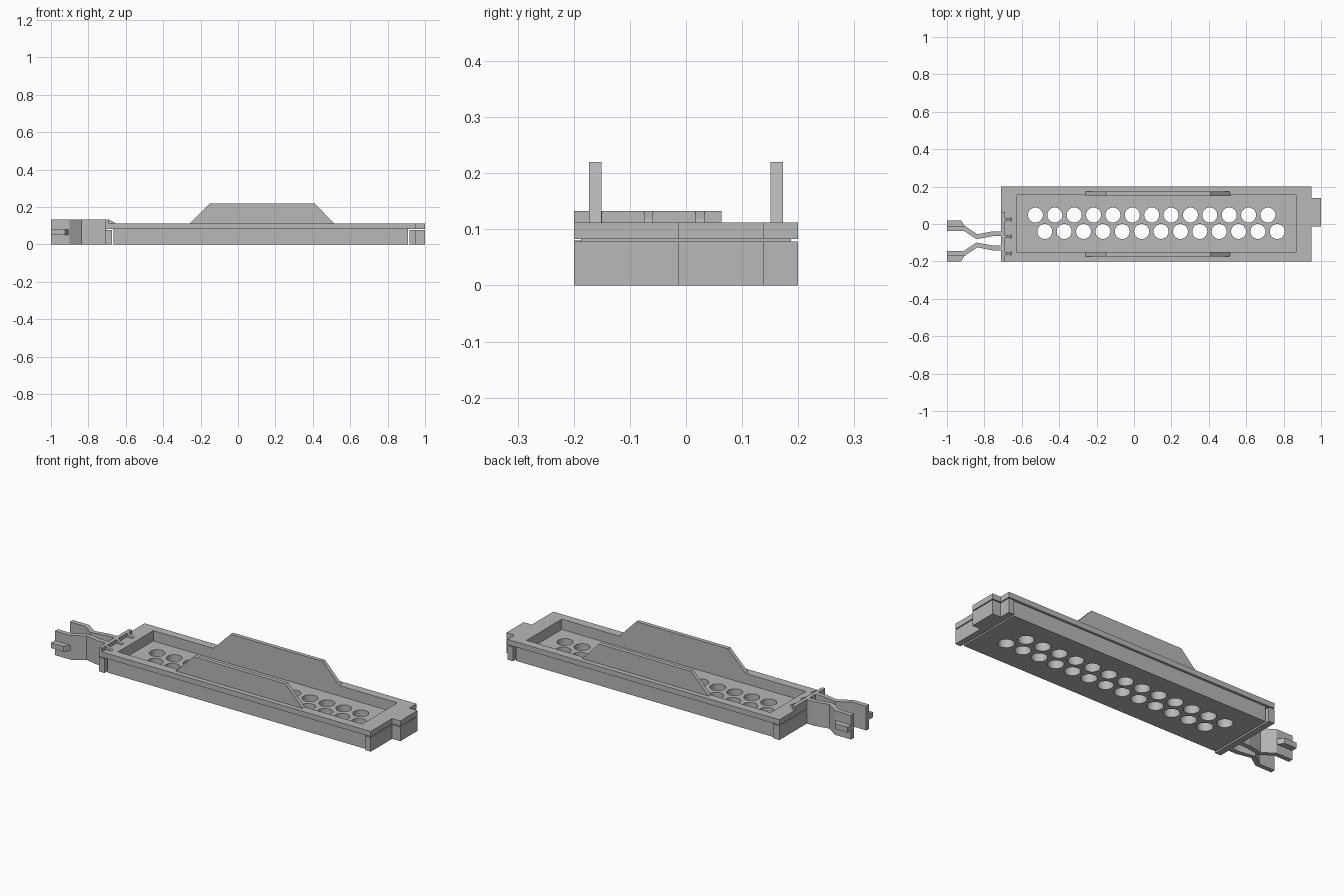
import bpy, bmesh, math
from mathutils import Matrix, Vector

cube = bpy.data.objects.get("Cube")
if cube:
    bpy.data.objects.remove(cube, do_unlink=True)

grey = bpy.data.materials.new("plain grey")
grey.use_nodes = True
grey.diffuse_color = (0.48, 0.48, 0.48, 1)
grey.node_tree.nodes["Principled BSDF"].inputs["Base Color"].default_value = (0.48, 0.48, 0.48, 1)


def finish(name, bm):
    bmesh.ops.recalc_face_normals(bm, faces=bm.faces)
    mesh = bpy.data.meshes.new(name)
    bm.to_mesh(mesh)
    bm.free()
    mesh.materials.append(grey)
    ob = bpy.data.objects.new(name, mesh)
    bpy.context.collection.objects.link(ob)
    return ob


def prism(name, outline, start, end, axis="z"):
    """Extrude a 2D outline: (x, y) along z, or (x, z) along y."""
    bm = bmesh.new()
    place = (lambda a, b: (a, b, start)) if axis == "z" else (lambda a, b: (a, start, b))
    face = bm.faces.new([bm.verts.new(place(a, b)) for a, b in outline])
    new = bmesh.ops.extrude_face_region(bm, geom=[face])["geom"]
    shift = (0, 0, end - start) if axis == "z" else (0, end - start, 0)
    bmesh.ops.translate(bm, vec=shift, verts=[v for v in new if isinstance(v, bmesh.types.BMVert)])
    return finish(name, bm)


def box(name, x0, x1, y0, y1, z0, z1):
    return prism(name, [(x0, y0), (x1, y0), (x1, y1), (x0, y1)], z0, z1)


def cut(ob, cutter):
    """Subtract the cutter from the object and discard it."""
    mod = ob.modifiers.new("cut", "BOOLEAN")
    mod.operation, mod.solver, mod.object = "DIFFERENCE", "EXACT", cutter
    bpy.context.view_layer.update()
    deps = bpy.context.evaluated_depsgraph_get()
    mesh = bpy.data.meshes.new_from_object(ob.evaluated_get(deps))
    ob.modifiers.clear()
    ob.data = mesh
    bpy.data.objects.remove(cutter, do_unlink=True)


def band(path, half):
    """Closed outline around an open path."""
    left, right = [], []
    for i, p in enumerate(path):
        a, b = Vector(path[max(i - 1, 0)]), Vector(path[min(i + 1, len(path) - 1)])
        d = (b - a).normalized()
        n = Vector((-d.y, d.x)) * half
        if i in (0, len(path) - 1):
            n = Vector((0, math.copysign(half, n.y)))
        left.append(tuple(Vector(p) + n))
        right.append(tuple(Vector(p) - n))
    return left + right[::-1]


def pocket():
    return box("pocket_cutter", -0.625, 0.865, -0.152, 0.154, 0.055, 0.3)


# Top rim with the end tab
rim = prism("top_rim", [(-0.71, -0.2), (0.95, -0.2), (0.95, -0.013), (1, -0.013),
                        (1, 0.138), (0.95, 0.138), (0.95, 0.2), (-0.71, 0.2)], 0.083, 0.112)
cut(rim, pocket())

# Tray with two staggered rows of round through holes
tray = box("tray", -0.665, 0.908, -0.187, 0.187, 0, 0.0835)
cut(tray, pocket())
bm = bmesh.new()
for row_x, row_y in ((-0.527, 0.048), (-0.477, -0.04)):
    for i in range(13):
        bmesh.ops.create_cone(bm, cap_ends=True, segments=32, radius1=0.04, radius2=0.04, depth=0.3,
                              matrix=Matrix.Translation((row_x + i * 0.1036, row_y, 0.03)))
cut(tray, finish("hole_cutter", bm))

# Lower end blocks, separated from the tray by narrow slots
prism("right_end_block", [(0.917, -0.2), (0.95, -0.2), (0.95, -0.013), (1, -0.013),
                          (1, 0.138), (0.95, 0.138), (0.95, 0.2), (0.917, 0.2)], 0, 0.078)
box("left_end_block", -0.71, -0.675, -0.2, 0.2, 0, 0.078)

# Side fins
for name, y in (("front_fin", -0.173), ("back_fin", 0.151)):
    prism(name, [(-0.26, 0.111), (0.515, 0.111), (0.41, 0.22), (-0.15, 0.22)], y, y + 0.022, "y")

# Coupling bar with sloped gussets
box("coupling_bar", -0.71, -0.69, -0.2, 0.063, 0.111, 0.133)
for i, y in enumerate((0.025, -0.067, -0.158)):
    prism(f"gusset_{i + 1}", [(-0.691, 0.111), (-0.655, 0.111), (-0.664, 0.119), (-0.691, 0.133)],
          y - 0.008, y + 0.008, "y")

# Pair of mirrored clip arms, each with an outward catch
MID = -0.09
for name, s in (("back", 1), ("front", -1)):
    path = [(-0.705, 0.038), (-0.755, 0.038), (-0.84, 0.022), (-0.905, 0.066), (-1.0, 0.066)]
    prism(f"{name}_clip_arm", band([(x, MID + s * y) for x, y in path], 0.013), 0, 0.133)
    catch = [(-1.0, 0.07), (-0.9, 0.07), (-0.925, 0.11), (-1.0, 0.11)]
    prism(f"{name}_clip_catch", [(x, MID + s * y) for x, y in catch], 0.05, 0.08)

# Smooth hole walls, sharp edges elsewhere
for ob in bpy.context.selected_objects:
    ob.select_set(False)
tray.select_set(True)
bpy.context.view_layer.objects.active = tray
bpy.ops.object.shade_smooth_by_angle(angle=math.radians(30))
